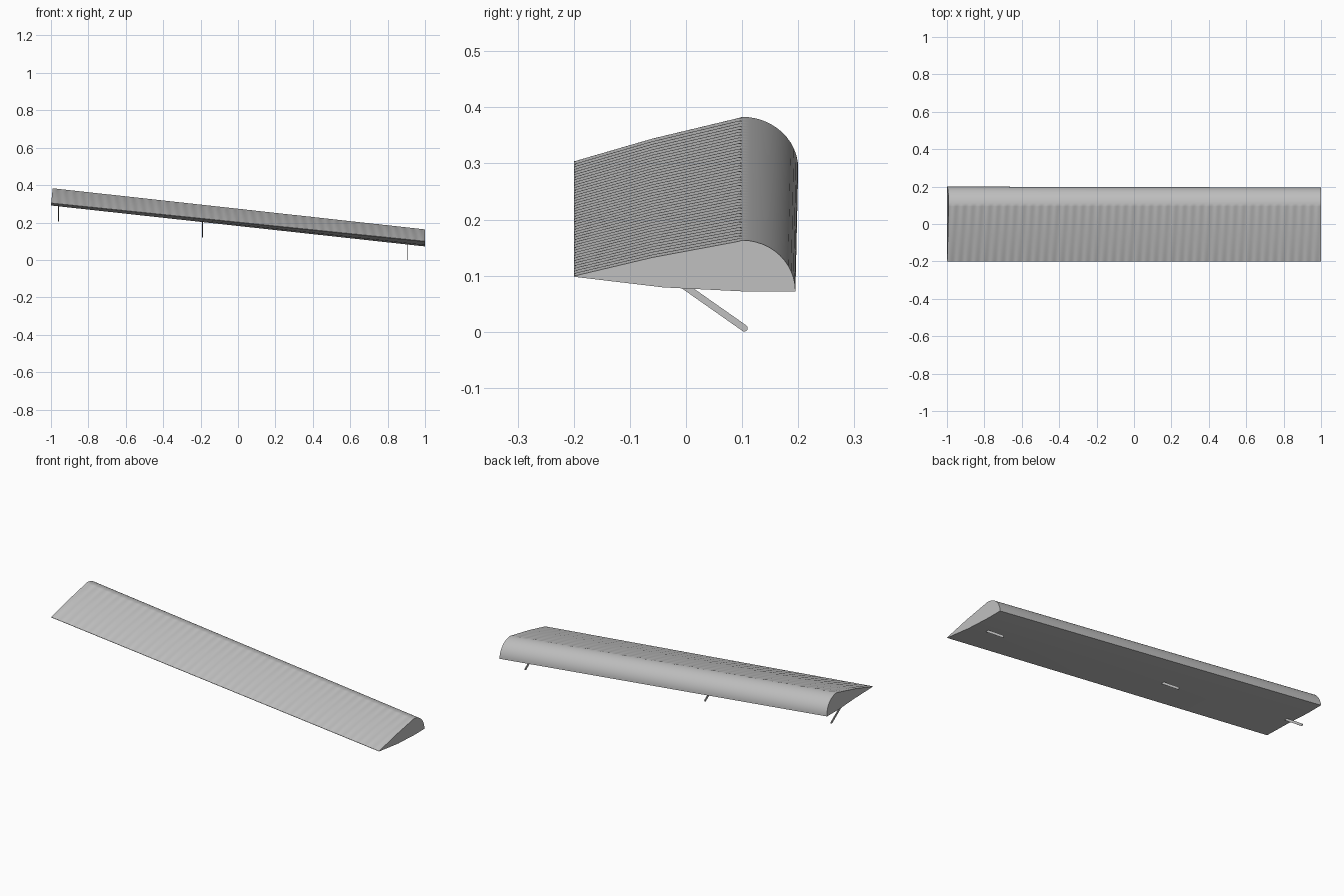
import bpy, bmesh, math
from mathutils import Vector

cube = bpy.data.objects.get("Cube")
if cube:
    bpy.data.objects.remove(cube, do_unlink=True)

grey = bpy.data.materials.new("light grey metal")
grey.use_nodes = True
colour = (0.53, 0.53, 0.53, 1)
grey.diffuse_color = colour
grey.node_tree.nodes["Principled BSDF"].inputs["Base Color"].default_value = colour

RIDGES, STEPS = 44, 8
RIDGE_HEIGHT = 0.0024


def mix(a, b, t):
    return a + (b - a) * t


def finish(bm, name):
    bmesh.ops.recalc_face_normals(bm, faces=bm.faces)
    mesh = bpy.data.meshes.new(name)
    bm.to_mesh(mesh)
    bm.free()
    mesh.materials.append(grey)
    obj = bpy.data.objects.new(name, mesh)
    bpy.context.collection.objects.link(obj)
    bpy.ops.object.select_all(action="DESELECT")
    obj.select_set(True)
    bpy.context.view_layer.objects.active = obj
    bpy.ops.object.shade_smooth_by_angle(angle=math.radians(30))
    return obj


def underside(t):
    return mix(0.291, 0.072, t)


def section(t):
    """Aerofoil outline at span fraction t, from the tail over the top."""
    base = underside(t)
    tail, crest = mix(0.304, 0.100, t), mix(0.383, 0.163, t)
    ridge = RIDGE_HEIGHT * 0.5 * (1 - math.cos(2 * math.pi * RIDGES * t))
    pts = [(-0.2, tail)]
    # ribbed skin, slightly bowed
    for y, strength in ((-0.194, 1), (-0.06, 1), (0.094, 1), (0.1, 0)):
        f = (y + 0.2) / 0.3
        bow = 0.016 * f * (1 - f)
        pts.append((y, mix(tail, crest, f) + bow + ridge * strength - 0.001 * strength))
    # rounded nose
    reach = mix(0.1, 0.095, t)
    for i in range(1, 13):
        a = math.pi / 2 * i / 12
        pts.append((0.1 + reach * math.sin(a), base + (crest - base) * math.cos(a)))
    # underside back to the tail
    pts += [(0.1, base), (-0.04, base + 0.007), (-0.2, tail - 0.002)]
    return pts


# Flap body: sections lofted along the sloping span
bm = bmesh.new()
rings = []
count = RIDGES * STEPS
for s in range(count + 1):
    t = s / count
    lean = 0.1 * (1 - t)
    rings.append([bm.verts.new((mix(-1, 1, t) + lean * (z - underside(t)), y, z))
                  for y, z in section(t)])
for a, b in zip(rings, rings[1:]):
    for i in range(len(a)):
        j = (i + 1) % len(a)
        bm.faces.new((a[i], a[j], b[j], b[i]))
bm.faces.new(rings[0])
bm.faces.new(rings[-1])
finish(bm, "flap_body")


# Flat hinge arms with rounded lower ends
def hinge_arm(name, x, half_width=0.006, half_thick=0.002):
    z = underside((x + 1) / 2)
    start = Vector((0, -0.03, z + 0.018))
    end = Vector((0, 0.104, z - 0.076))
    along = (end - start).normalized()
    across = Vector((0, -along.z, along.y))
    outline = [start - across * half_width]
    for i in range(9):
        a = -math.pi / 2 + math.pi * i / 8
        outline.append(end + (along * math.cos(a) + across * math.sin(a)) * half_width)
    outline.append(start + across * half_width)
    bm = bmesh.new()
    face = bm.faces.new([bm.verts.new(p + Vector((x - half_thick, 0, 0))) for p in outline])
    ext = bmesh.ops.extrude_face_region(bm, geom=[face])
    verts = [v for v in ext["geom"] if isinstance(v, bmesh.types.BMVert)]
    bmesh.ops.translate(bm, vec=(2 * half_thick, 0, 0), verts=verts)
    finish(bm, name)


for name, x in (("right_hinge_arm", -0.96), ("middle_hinge_arm", -0.19), ("left_hinge_arm", 0.905)):
    hinge_arm(name, x)
